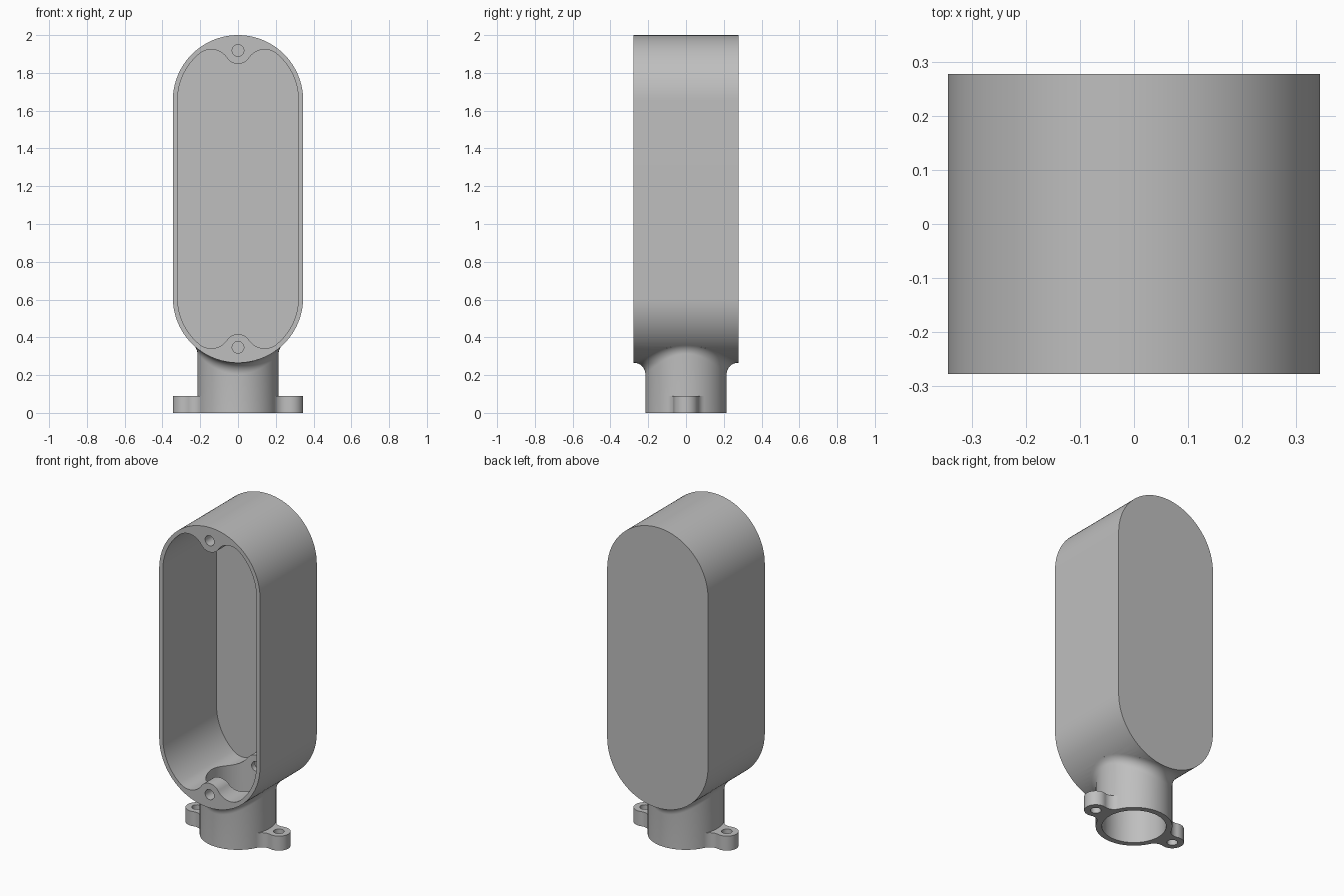
import bpy, bmesh
from math import sin, cos, pi, sqrt, atan2
from mathutils import Vector

if "Cube" in bpy.data.objects:
    bpy.data.objects.remove(bpy.data.objects["Cube"])

# Main dimensions
R, HALF_Y = 0.345, 0.2775            # body end radius, half depth
Z_LOW, Z_TOP = 0.61, 1.655           # centres of the rounded ends
Z_MID = (Z_LOW + Z_TOP) / 2
NECK_R, BORE_R, FILLET = 0.215, 0.18, 0.06

metal = bpy.data.materials.new("grey_metal")
metal.diffuse_color = (0.52, 0.52, 0.52, 1)
metal.use_nodes = True
metal.node_tree.nodes["Principled BSDF"].inputs["Base Color"].default_value = metal.diffuse_color


def make_object(name, bm):
    bmesh.ops.recalc_face_normals(bm, faces=bm.faces)
    mesh = bpy.data.meshes.new(name)
    bm.to_mesh(mesh)
    bm.free()
    mesh.materials.append(metal)
    ob = bpy.data.objects.new(name, mesh)
    bpy.context.collection.objects.link(ob)
    return ob


def prism(name, pts, axis, a, b):
    """Extrude a closed outline along y (outline in xz) or z (outline in xy)."""
    bm = bmesh.new()
    place = (lambda p, t: (p[0], t, p[1])) if axis == "y" else (lambda p, t: (p[0], p[1], t))
    lo = [bm.verts.new(place(p, a)) for p in pts]
    hi = [bm.verts.new(place(p, b)) for p in pts]
    bm.faces.new(lo)
    bm.faces.new(hi)
    n = len(pts)
    for i in range(n):
        j = (i + 1) % n
        bm.faces.new((lo[i], lo[j], hi[j], hi[i]))
    return make_object(name, bm)


def arc(cx, cy, r, a0, a1, n=16):
    return [(cx + r * cos(a0 + (a1 - a0) * i / n), cy + r * sin(a0 + (a1 - a0) * i / n))
            for i in range(n + 1)]


def circle(cx, cy, r, n=64):
    return arc(cx, cy, r, 0, 2 * pi, n)[:-1]


def boolean(ob, other, operation):
    mod = ob.modifiers.new(operation, "BOOLEAN")
    mod.operation, mod.solver, mod.object = operation, "EXACT", other
    bpy.context.view_layer.objects.active = ob
    bpy.ops.object.modifier_apply(modifier=mod.name)
    bpy.data.objects.remove(other)


def smooth(ob):
    bpy.ops.object.select_all(action="DESELECT")
    ob.select_set(True)
    bpy.context.view_layer.objects.active = ob
    bpy.ops.object.shade_smooth_by_angle(angle=0.5)


# Long round-ended housing
body = prism("housing", arc(0, Z_TOP, R, 0, pi, 48) + arc(0, Z_LOW, R, pi, 2 * pi, 48),
             "y", -HALF_Y, HALF_Y)

# Neck with a rolling-ball fillet into the underside of the housing
bm = bmesh.new()
rings, N, STEPS = [], 96, 10
for k in range(N):
    t = 2 * pi * k / N
    out = Vector((cos(t), sin(t), 0))
    axis = Vector((0, out.y * (NECK_R + FILLET), Z_LOW))
    c = out * (NECK_R + FILLET)
    c.z = Z_LOW - sqrt((R + FILLET) ** 2 - c.x ** 2)
    to_body = (axis - c).normalized()
    col = [out * NECK_R]
    for i in range(STEPS + 1):
        d = (-out).slerp(to_body, i / STEPS)
        col.append(c + d * FILLET)
    col.append(c + to_body * (FILLET + 0.012))
    rings.append([bm.verts.new(p) for p in col])
tip = bm.verts.new((0, 0, 0.31))
for k in range(N):
    a, b = rings[k], rings[(k + 1) % N]
    for i in range(len(a) - 1):
        bm.faces.new((a[i], b[i], b[i + 1], a[i + 1]))
    bm.faces.new((a[-1], b[-1], tip))
bm.faces.new([r[0] for r in rings])
boolean(body, make_object("neck", bm), "UNION")

# Cavity outline: thin wall, with a rounded screw boss at each end
INNER, BOSS_R, LOBE, BOSS_D = 0.32, 0.07, 0.10, 0.263
d1, d2 = INNER - LOBE, BOSS_R + LOBE
lz = (d1 ** 2 - d2 ** 2 + BOSS_D ** 2) / (2 * BOSS_D)
lx = sqrt(d1 ** 2 - lz ** 2)
a_wall, a_boss = atan2(lz, lx), atan2(BOSS_D - lz, -lx)
quarter = (arc(0, Z_TOP, INNER, 0, a_wall)
           + arc(lx, Z_TOP + lz, LOBE, a_wall, a_boss)[1:]
           + arc(0, Z_TOP + BOSS_D, BOSS_R, a_boss - pi, -pi / 2)[1:])
upper = quarter + [(-x, z) for x, z in reversed(quarter[:-1])]
lower = [(x, 2 * Z_MID - z) for x, z in reversed(upper)]
boolean(body, prism("cavity_cutter", upper + lower, "y", -0.4, HALF_Y - 0.03), "DIFFERENCE")

# Bore through the neck and the two cover screw holes
boolean(body, prism("bore_cutter", circle(0, 0, BORE_R, 80), "z", -0.1, 0.6), "DIFFERENCE")
for z in (Z_TOP + BOSS_D, Z_LOW - BOSS_D):
    boolean(body, prism("screw_cutter", circle(0, z, 0.031, 32), "y", -0.4, 0.21), "DIFFERENCE")
smooth(body)

# Mounting lugs, blended into the neck on both sides
LUG_X, LUG_R = 0.28, 0.065
e1, e2 = NECK_R + FILLET, LUG_R + FILLET
fx = (e1 ** 2 - e2 ** 2 + LUG_X ** 2) / (2 * LUG_X)
fy = sqrt(e1 ** 2 - fx ** 2)
a_lug = atan2(fy, fx - LUG_X)
half = (arc(LUG_X, 0, LUG_R, 0, a_lug)
        + arc(fx, fy, FILLET, a_lug - pi, atan2(fy, fx) - pi)[1:])
half.append((half[-1][0] - 0.003, half[-1][1] - 0.002))
for side, name in ((1, "right_lug"), (-1, "left_lug")):
    outline = half + [(x, -y) for x, y in reversed(half[1:])]
    lug = prism(name, [(side * x, y) for x, y in outline], "z", 0, 0.09)
    boolean(lug, prism("lug_hole_cutter", circle(side * LUG_X, 0, 0.03, 32), "z", -0.1, 0.2),
            "DIFFERENCE")
    smooth(lug)
